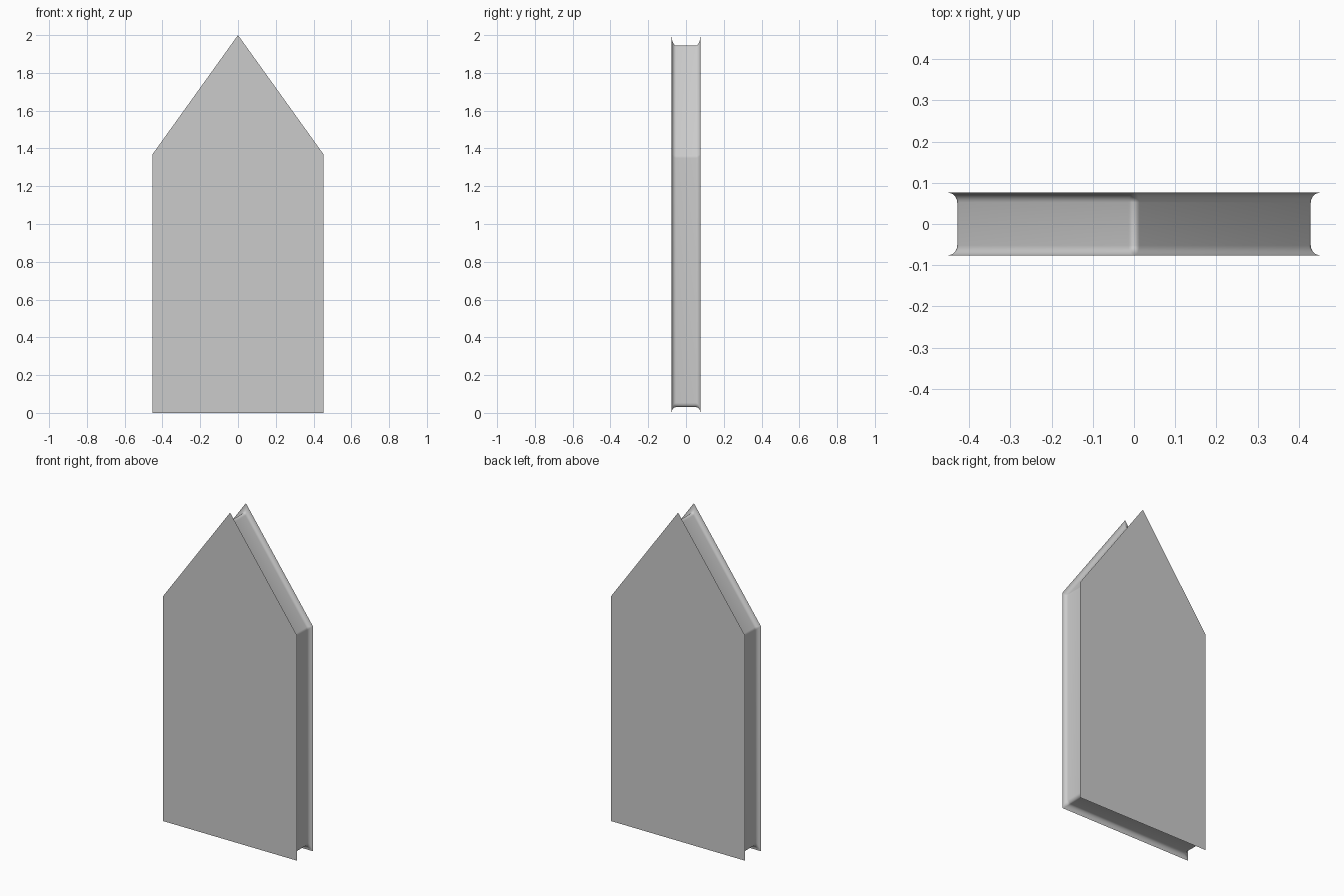
import bpy, bmesh, math
from mathutils import Vector

if "Cube" in bpy.data.objects:
    bpy.data.objects.remove(bpy.data.objects["Cube"])

STRETCH = 1.3            # the edge moulding is slightly taller than wide
HALF, FLAT = 0.076, 0.052  # half thickness, half width of the flat edge band
INSET, FILLET = 0.0235, 0.018
COVE, ARC = 6, 6         # segments of the cove and of each corner round

outline = [(-0.452, 0), (0.452, 0), (0.452, 1.37), (0, 2), (-0.452, 1.37)]
corners = [Vector((x, z / STRETCH)) for x, z in outline]


def rounded_ring(inset, radius):
    """Outline moved inwards, with every corner rounded."""
    points = []
    n = len(corners)
    for i, p in enumerate(corners):
        u = (p - corners[i - 1]).normalized()
        v = (corners[(i + 1) % n] - p).normalized()
        n1, n2 = Vector((u.y, -u.x)), Vector((v.y, -v.x))
        centre = p - (n1 + n2) * ((inset + radius) / (1 + n1.dot(n2)))
        a = math.atan2(n1.y, n1.x)
        turn = math.atan2(u.cross(v), u.dot(v))
        for k in range(ARC + 1):
            t = a + turn * k / ARC
            points.append(centre + radius * Vector((math.cos(t), math.sin(t))))
    return points


# Cove section from the front face to the back face
angles = [math.pi / 2 * k / COVE for k in range(COVE + 1)]
section = [(-(FLAT + (HALF - FLAT) * math.sin(t)), math.cos(t)) for t in reversed(angles)]
section += [(-y, c) for y, c in reversed(section)]

# Skin the rings and close both faces
bm = bmesh.new()
rings = []
for y, c in section:
    c = max(c, 0)
    rings.append([bm.verts.new((p.x, y, p.y * STRETCH))
                  for p in rounded_ring(INSET * c, FILLET * c)])
for a, b in zip(rings, rings[1:]):
    for i in range(len(a)):
        j = (i + 1) % len(a)
        bm.faces.new((a[i], a[j], b[j], b[i]))
bm.faces.new(rings[0])
bm.faces.new(rings[-1])
bmesh.ops.remove_doubles(bm, verts=bm.verts, dist=1e-5)
bmesh.ops.recalc_face_normals(bm, faces=bm.faces)
mesh = bpy.data.meshes.new("pointed_panel")
bm.to_mesh(mesh)
bm.free()

panel = bpy.data.objects.new("pointed_panel", mesh)
bpy.context.collection.objects.link(panel)
bpy.context.view_layer.objects.active = panel
panel.select_set(True)
bpy.ops.object.shade_smooth_by_angle(angle=math.radians(30))
